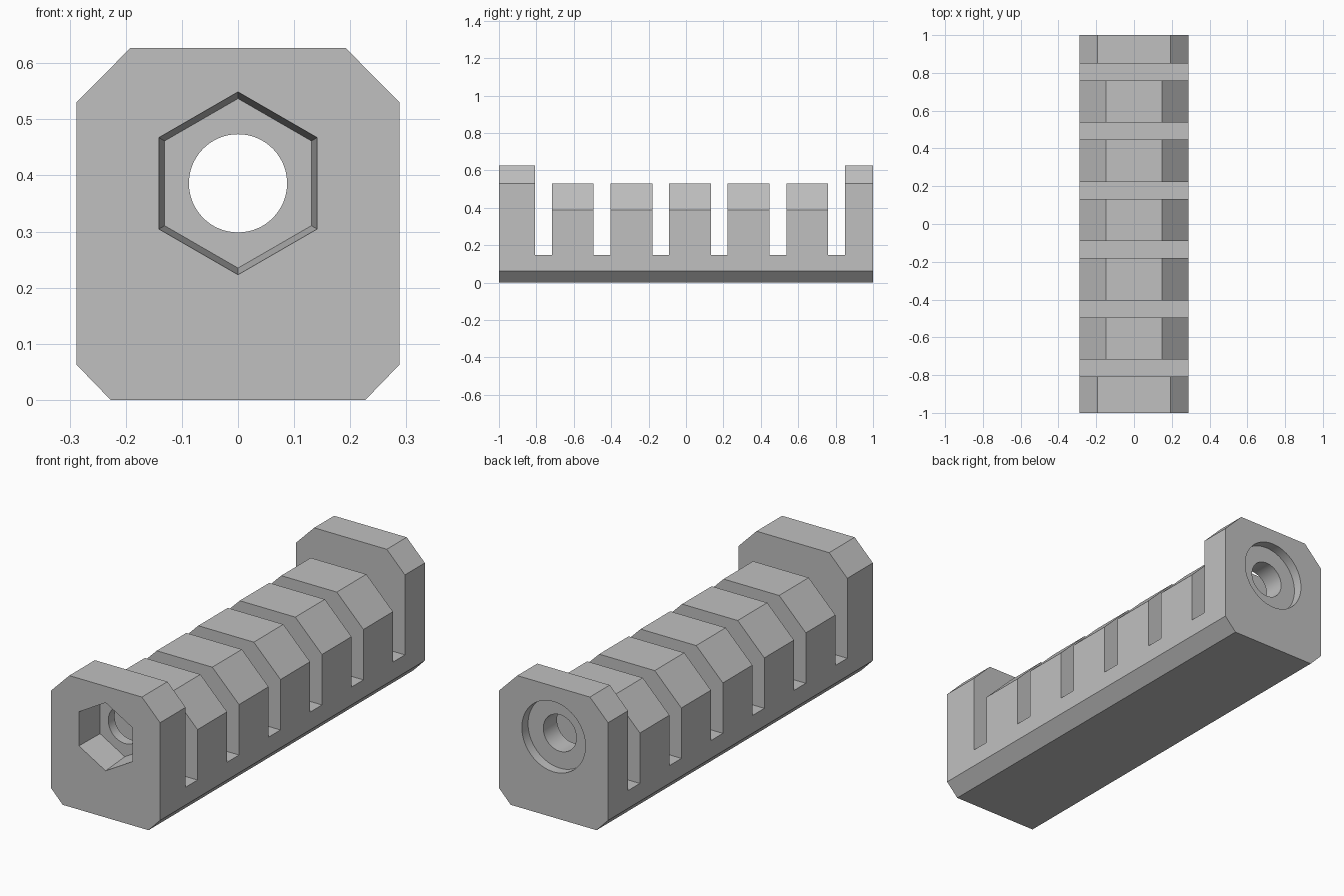
import bpy, bmesh, math

cube = bpy.data.objects.get("Cube")
if cube:
    bpy.data.objects.remove(cube, do_unlink=True)

grey = bpy.data.materials.new("plain_grey")
grey.use_nodes = True
colour = (0.53, 0.53, 0.53, 1)
grey.diffuse_color = colour
grey.node_tree.nodes["Principled BSDF"].inputs["Base Color"].default_value = colour


def loft(name, start, end, y0, y1):
    """Closed solid between two matching x-z outlines at y0 and y1."""
    bm = bmesh.new()
    a = [bm.verts.new((x, y0, z)) for x, z in start]
    b = [bm.verts.new((x, y1, z)) for x, z in end]
    bm.faces.new(a)
    bm.faces.new(b[::-1])
    n = len(a)
    for i in range(n):
        j = (i + 1) % n
        bm.faces.new((a[i], b[i], b[j], a[j]))
    bmesh.ops.recalc_face_normals(bm, faces=bm.faces)
    mesh = bpy.data.meshes.new(name)
    bm.to_mesh(mesh)
    bm.free()
    mesh.materials.append(grey)
    obj = bpy.data.objects.new(name, mesh)
    bpy.context.collection.objects.link(obj)
    return obj


def mirrored(half):
    return half + [(-x, z) for x, z in reversed(half)]


def ring(radius, sides):
    return [(radius * math.sin(math.tau * i / sides),
             AXIS_Z + radius * math.cos(math.tau * i / sides)) for i in range(sides)]


AXIS_Z = 0.386
SLOT_START, SLOT_STEP, SLOT_COUNT, SLOT_HALF = -0.762, 0.3133, 6, 0.045
SLOT_END = SLOT_START + SLOT_STEP * (SLOT_COUNT - 1)

# Full-length bar with chamfered corners
outline = mirrored([(0.227, 0), (0.288, 0.063), (0.288, 0.53), (0.192, 0.627)])
body = loft("slotted_bar", outline, outline, -1, 1)

# Lower, chamfered middle section between the end blocks
roof = mirrored([(0.147, 0.53), (0.347, 0.33), (0.347, 0.8)])
cutters = [loft("roof_cutter", roof, roof, SLOT_START, SLOT_END)]

# Cross slots
slot = mirrored([(0.4, 0.148), (0.4, 0.9)])
for i in range(SLOT_COUNT):
    y = SLOT_START + SLOT_STEP * i
    cutters.append(loft("slot_cutter", slot, slot, y - SLOT_HALF, y + SLOT_HALF))

# Through bore, tapered hexagonal pocket in front, round recess at the back
cutters.append(loft("bore_cutter", ring(0.0875, 64), ring(0.0875, 64), -1.1, 1.1))
cutters.append(loft("hex_cutter", ring(0.167, 6), ring(0.151, 6), -1.05, -0.855))
cutters.append(loft("recess_cutter", ring(0.168, 64), ring(0.168, 64), 0.953, 1.1))

bpy.ops.object.select_all(action='DESELECT')
body.select_set(True)
bpy.context.view_layer.objects.active = body
for cutter in cutters:
    cutter.hide_render = True
    mod = body.modifiers.new("cut", 'BOOLEAN')
    mod.operation = 'DIFFERENCE'
    mod.solver = 'EXACT'
    mod.object = cutter
    bpy.ops.object.modifier_apply(modifier=mod.name)
    bpy.data.objects.remove(cutter, do_unlink=True)

bpy.ops.object.shade_smooth_by_angle(angle=math.radians(20))
